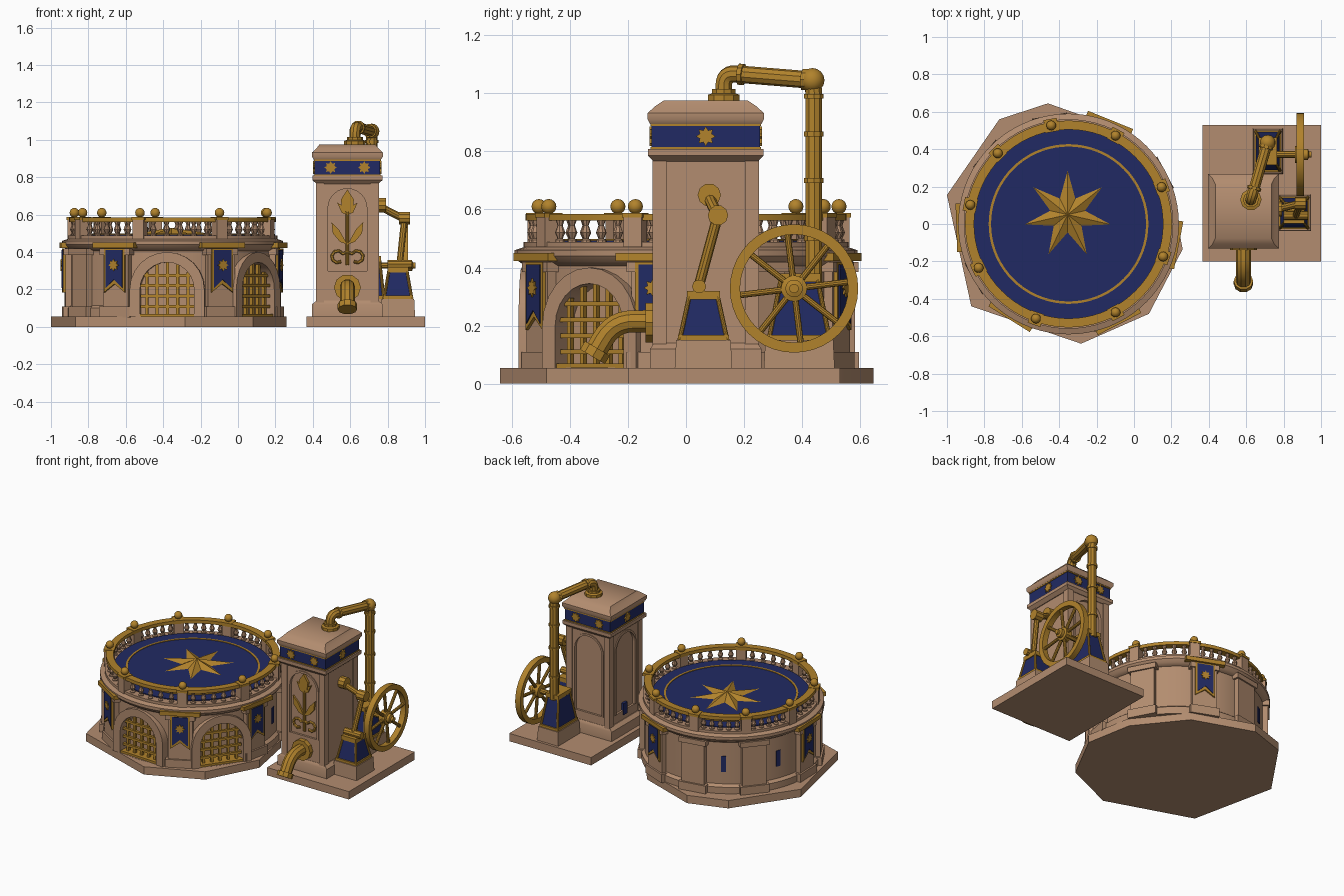
import bpy, bmesh
from math import sin, cos, pi, radians
from mathutils import Matrix, Vector

if "Cube" in bpy.data.objects:
    bpy.data.objects.remove(bpy.data.objects["Cube"], do_unlink=True)


def material(name, rgb):
    m = bpy.data.materials.new(name)
    m.use_nodes = True
    m.diffuse_color = (*rgb, 1)
    m.node_tree.nodes["Principled BSDF"].inputs["Base Color"].default_value = (*rgb, 1)
    return m


STONE = material("sandstone", (0.45, 0.265, 0.16))
GOLD = material("gold", (0.44, 0.225, 0.025))
BLUE = material("royal_blue", (0.015, 0.023, 0.125))
I = Matrix.Identity(4)
made = []


def finish(name, bm, mat, M=I):
    bmesh.ops.recalc_face_normals(bm, faces=bm.faces)
    bm.transform(M)
    me = bpy.data.meshes.new(name)
    bm.to_mesh(me)
    bm.free()
    me.materials.append(mat)
    ob = bpy.data.objects.new(name, me)
    bpy.context.collection.objects.link(ob)
    made.append(ob)
    return ob


def loft(name, rings, mat, M=I, closed=False):
    """Skin a list of vertex rings; cap the ends unless closed."""
    bm = bmesh.new()
    vs = [[bm.verts.new(p) for p in r] for r in rings]
    n = len(vs[0])
    pairs = list(zip(vs, vs[1:])) + ([(vs[-1], vs[0])] if closed else [])
    for a, b in pairs:
        for i in range(n):
            bm.faces.new((a[i], a[(i + 1) % n], b[(i + 1) % n], b[i]))
    if not closed:
        bm.faces.new(vs[0])
        bm.faces.new(vs[-1])
    return finish(name, bm, mat, M)


def lathe(name, prof, mat, M=I, segs=24, closed=False):
    rings = [[(r * cos(2 * pi * i / segs), r * sin(2 * pi * i / segs), z) for i in range(segs)]
             for r, z in prof]
    return loft(name, rings, mat, M, closed)


def prism(name, pts, front, back, mat, M=I):
    """Extrude a (u, z) outline between two distances outward (local -y)."""
    return loft(name, [[(u, -d, z) for u, z in pts] for d in (front, back)], mat, M)


def frustum(name, cx, cy, steps, mat, M=I):
    """Stack of rectangles: (z, half x, half y)."""
    return loft(name, [[(cx + a * hx, cy + b * hy, z) for a, b in ((-1, -1), (1, -1), (1, 1), (-1, 1))]
                       for z, hx, hy in steps], mat, M)


def box(name, x0, x1, y0, y1, z0, z1, mat, M=I):
    hx, hy = (x1 - x0) / 2, (y1 - y0) / 2
    return frustum(name, (x0 + x1) / 2, (y0 + y1) / 2, [(z0, hx, hy), (z1, hx, hy)], mat, M)


def tube(name, path, r, mat=GOLD, M=I, bend=0.0):
    """Round pipe along a path whose corners are rounded by bend."""
    p = [Vector(q) for q in path]
    pts = [p[0]]
    for a, b, c in zip(p, p[1:], p[2:]):
        s, e = b + (a - b).normalized() * bend, b + (c - b).normalized() * bend
        pts += [s.lerp(b, t / 6).lerp(b.lerp(e, t / 6), t / 6) for t in range(7)] if bend else [b]
    pts.append(p[-1])
    cu = bpy.data.curves.new(name, "CURVE")
    cu.dimensions, cu.bevel_depth, cu.bevel_resolution, cu.use_fill_caps = "3D", r, 3, True
    sp = cu.splines.new("POLY")
    sp.points.add(len(pts) - 1)
    for q, v in zip(sp.points, pts):
        q.co = (*v, 1)
    tmp = bpy.data.objects.new(name + "_path", cu)
    bpy.context.collection.objects.link(tmp)
    bm = bmesh.new()
    bm.from_mesh(bpy.data.meshes.new_from_object(tmp))
    bpy.data.objects.remove(tmp)
    return finish(name, bm, mat, M)


def ball(name, loc, r, mat=GOLD):
    bm = bmesh.new()
    bmesh.ops.create_uvsphere(bm, u_segments=14, v_segments=8, radius=r)
    return finish(name, bm, mat, Matrix.Translation(loc))


def arch(w, z0, spring, n=12):
    return [(w, z0)] + [(w * cos(pi * i / n), spring + w * sin(pi * i / n)) for i in range(n + 1)] + [(-w, z0)]


def cut(ob, cutter):
    mod = ob.modifiers.new("cut", "BOOLEAN")
    mod.operation, mod.solver, mod.object = "DIFFERENCE", "EXACT", cutter
    bpy.context.view_layer.objects.active = ob
    bpy.ops.object.modifier_apply(modifier=mod.name)
    made.remove(cutter)
    bpy.data.objects.remove(cutter)


def star_outline(n, ro, ri, cx=0.0, cz=0.0):
    return [(cx + (ri if i % 2 else ro) * sin(pi * i / n), cz + (ri if i % 2 else ro) * cos(pi * i / n))
            for i in range(2 * n)]


# --- Round platform ---
CENTRE = Matrix.Translation((-0.35, 0, 0))


def bay(deg):
    return CENTRE @ Matrix.Rotation(radians(deg + 90), 4, "Z")


base = [(-.46, .645), (-.72, .56), (-1, .155), (-.87, -.44), (-.283, -.64), (.08, -.48),
        (.26, -.135), (.2, .19), (-.05, .5)]
loft("platform_base", [[(x, y, z) for x, y in base] for z in (0, 0.055)], STONE)
wall = lathe("drum_wall", [(.55, .05), (.55, .43)], STONE, CENTRE, 72)
plinth = lathe("drum_plinth", [(.57, .05), (.57, .1), (.55, .115)], STONE, CENTRE, 72)
lathe("cornice", [(.55, .405), (.575, .42), (.59, .44), (.59, .46), (.56, .47), (.56, .488)], STONE, CENTRE, 72)
lathe("deck", [(.505, .48), (.505, .494)], BLUE, CENTRE, 72)
lathe("deck_ring", [(.414, .493), (.427, .493), (.427, .498), (.414, .498)], GOLD, CENTRE, 72, True)
lathe("hand_rail", [(.505, .562), (.553, .562), (.553, .585), (.505, .585)], GOLD, CENTRE, 72, True)

# Raised seven-pointed star
bm = bmesh.new()
rim = [bm.verts.new((u, v, .494)) for u, v in star_outline(7, .235, .095)]
apex = bm.verts.new((0, 0, .53))
for a, b in zip(rim, rim[1:] + rim[:1]):
    bm.faces.new((a, b, apex))
finish("deck_star", bm, GOLD, Matrix.Translation((-.355, .05, 0)))

# Arched gates with grilles
for deg in (267, 324):
    M = bay(deg)
    for part in (wall, plinth):
        cut(part, prism("gate_cutter", arch(.145, .056, .2), .46, .8, STONE, M))
    prism("gate_arch", arch(.2, .055, .2) + arch(.145, .055, .2)[::-1], .45, .567, STONE, M)
    box("gate_sill", -.15, .15, -.56, -.46, .055, .07, GOLD, M)
    for u in (-.11, -.055, 0, .055, .11):
        top = .2 + (.145 ** 2 - u * u) ** .5
        box("gate_bar", u - .008, u + .008, -.535, -.515, .06, top, GOLD, M)
    for z in (.11, .165, .22, .275):
        w = .142 if z < .2 else (.145 ** 2 - (z - .2) ** 2) ** .5
        box("gate_crossbar", -w, w, -.541, -.523, z - .008, z + .008, GOLD, M)

# Pilasters, some carrying swallowtail banners
banners = (238, 297, 349, 68, 182)
for deg in banners + (28, 100, 140, 210):
    M = bay(deg)
    box("pilaster", -.08, .08, -.576, -.5, .1, .42, STONE, M)
    box("pilaster_foot", -.095, .095, -.588, -.5, .05, .11, STONE, M)
    box("pilaster_head", -.095, .095, -.586, -.5, .385, .42, STONE, M)
    if deg in banners:
        for name, w, top, low, d, mat in (("banner_trim", .064, .42, .185, .588, GOLD),
                                          ("banner", .052, .41, .208, .592, BLUE)):
            prism(name, [(-w, top), (w, top), (w, low), (0, low + .045), (-w, low)], .57, d, mat, M)
        prism("banner_emblem", star_outline(8, .032, .02, 0, .33), .59, .598, GOLD, M)
        box("banner_bracket", -.13, .13, -.6, -.55, .422, .45, GOLD, M)
for deg in (12, 120, 158):
    box("wall_slit", -.016, .016, -.554, -.545, .2, .31, BLUE, bay(deg))

# Balustrade: posts with ball finials, balusters between
posts = [21.6, 62, 100, 135, 169, 206, 251, 298, 341]
for a, b in zip(posts, posts[1:] + [posts[0] + 360]):
    M = bay(a)
    box("rail_post", -.032, .032, -.566, -.505, .47, .575, STONE, M)
    box("post_cap", -.036, .036, -.57, -.5, .572, .588, GOLD, M)
    ball("finial", M @ Vector((0, -.535, .61)), .026)
    for i in range(1, 6):
        P = bay(a + (b - a) * i / 6) @ Matrix.Translation((0, -.53, 0))
        lathe("baluster", [(.017, .485), (.017, .495), (.009, .5), (.018, .52), (.009, .545), (.016, .565)],
              STONE, P, 8)

# --- Tower ---
TX, TY = .585, .068
TOWER = Matrix.Translation((TX, TY, 0))
box("tower_base", .365, 1, -.2, .53, 0, .055, STONE)
frustum("tower_plinth", TX, TY, [(.05, .19, .192), (.12, .19, .192), (.14, .165, .178)], STONE)
shaft = frustum("tower_shaft", TX, TY, [(.13, .16, .176), (.79, .16, .176)], STONE)
for turn, dist, low in ((0, .176, .3), (180, .176, .2), (-90, .16, .2)):
    M = TOWER @ Matrix.Rotation(radians(turn), 4, "Z")
    cut(shaft, prism("panel_cutter", arch(.108, low, .635), dist - .014, .3, STONE, M))
    prism("panel_frame", arch(.118, low, .635) + arch(.104, low, .635)[::-1], dist - .014, dist + .006, STONE, M)
for a in (-1, 1):
    for b in (-1, 1):
        frustum("corner_strip", TX + a * .146, TY + b * .16, [(.13, .022, .024), (.79, .022, .024)], STONE)
frustum("neck_moulding", TX, TY, [(.765, .165, .18), (.785, .188, .198), (.808, .188, .198)], STONE)
frustum("blue_band", TX, TY, [(.8, .175, .186), (.9, .175, .186)], BLUE)
for z in (.806, .888):
    frustum("band_trim", TX, TY, [(z, .179, .19), (z + .009, .179, .19)], GOLD)
frustum("tower_cap", TX, TY, [(.895, .18, .192), (.91, .19, .2), (.932, .19, .2), (.955, .165, .175),
                              (.975, .15, .145)], STONE)
for turn, dist, spots in ((0, .186, (-.09, .09)), (180, .186, (-.09, .09)), (90, .175, (0,)), (-90, .175, (0,))):
    for u in spots:
        prism("band_emblem", star_outline(8, .034, .022, u, .852), dist - .01, dist + .008, GOLD,
              TOWER @ Matrix.Rotation(radians(turn), 4, "Z"))
box("tower_slit", .42, .438, .05, .09, .17, .25, BLUE)

# Flower relief on the front panel
tube("flower_stem", [(TX, -.098, .33), (TX, -.098, .62)], .009)
prism("flower_bud", [(0, .735), (.035, .68), (.028, .63), (0, .61), (-.028, .63), (-.035, .68)], .16, .18, GOLD, TOWER)
for s in (-1, 1):
    prism("flower_leaf", [(0, .44), (s * .04, .455), (s * .078, .5), (s * .085, .56), (s * .045, .52)],
          .16, .175, GOLD, TOWER)
    prism("flower_petal", [(0, .6), (s * .03, .61), (s * .055, .665), (s * .03, .65)], .16, .175, GOLD, TOWER)
    tube("flower_scroll", [(TX, -.1, .4)] + [(TX + s * (.052 + .032 * cos(t)), -.1, .375 + .032 * sin(t))
                                             for t in (2.6, 1.8, 1, .2, -.6, -1.4, -2.2)], .009)

# Water spout
tube("spout", [(TX, -.1, .215), (TX, -.25, .215), (TX, -.315, .105)], .04, bend=.07)
tube("spout_flange", [(TX, -.1, .21), (TX, -.14, .21)], .072)
tube("spout_lip", [(TX, -.305, .122), (TX, -.322, .093)], .052)

# Overhead pipe and downpipe
pipe = [(.625, .13, .97), (.625, .13, 1.07), (.715, .44, 1.045), (.715, .44, .34)]
tube("water_pipe", pipe, .03, bend=.045)
lathe("pipe_flange", [(.057, .97), (.057, .995), (.042, 1), (.042, 1.015)], GOLD,
      Matrix.Translation((.625, .13, 0)), 10)
ball("pipe_elbow", (.715, .435, 1.045), .042)
for z in (.99, .86, .7, .5):
    tube("pipe_collar", [(.715, .44, z - .008), (.715, .44, z + .008)], .036)
along = Vector(pipe[2]) - Vector(pipe[1])
for t in (.17, .88):
    q = Vector(pipe[1]) + along * t
    tube("pipe_collar", [q, q + along * .05], .038)

# Machine pedestals with gilded edges
for x, y, w, d, top in ((.855, .06, .075, .082, .3), (.715, .39, .065, .105, .36)):
    frustum("pedestal_foot", x, y, [(.05, w + .017, d + .017), (.15, w + .012, d + .012)], STONE)
    frustum("pedestal", x, y, [(.15, w, d), (top, w * .65, d * .6)], BLUE)
    frustum("pedestal_rim", x, y, [(.15, w + .006, d + .006), (.167, w + .006, d + .006)], GOLD)
    frustum("pedestal_top", x, y, [(top - .01, w * .75, d * .7), (top + .02, w * .75, d * .7)], GOLD)
    for a in (-1, 1):
        for b in (-1, 1):
            tube("pedestal_edge", [(x + a * w, y + b * d, .15), (x + a * w * .65, y + b * d * .6, top)], .008)

# Crank linkage
tube("crank_boss", [(.74, .08, .65), (.79, .08, .65)], .04)
tube("crank_arm", [(.765, .08, .64), (.89, .11, .575)], .02)
tube("crank_joint", [(.86, .11, .58), (.92, .11, .58)], .035)
tube("crank_rod", [(.89, .11, .58), (.865, .045, .34)], .018)
tube("rod_pivot", [(.8, .045, .335), (.93, .045, .335)], .024)

# Spoked wheel and axle
HUB = Matrix.Translation((.89, .372, .328)) @ Matrix.Rotation(pi / 2, 4, "Y")
lathe("wheel_rim", [(.186, -.02), (.221, -.02), (.221, .02), (.186, .02)], GOLD, HUB, 40, True)
for i in range(8):
    t = 2 * pi * i / 8 + .12
    tube("wheel_spoke", [(0, 0, 0), (.195 * cos(t), .195 * sin(t), 0)], .011, M=HUB)
lathe("wheel_hub", [(.045, -.03), (.045, .015), (.03, .02), (.03, .04), (.016, .045), (.016, .06)], GOLD, HUB, 16)
tube("wheel_axle", [(.7, .372, .328), (.92, .372, .328)], .018)

for ob in bpy.context.view_layer.objects:
    ob.select_set(ob in made)
bpy.context.view_layer.objects.active = made[0]
bpy.ops.object.shade_smooth_by_angle(angle=radians(35))
